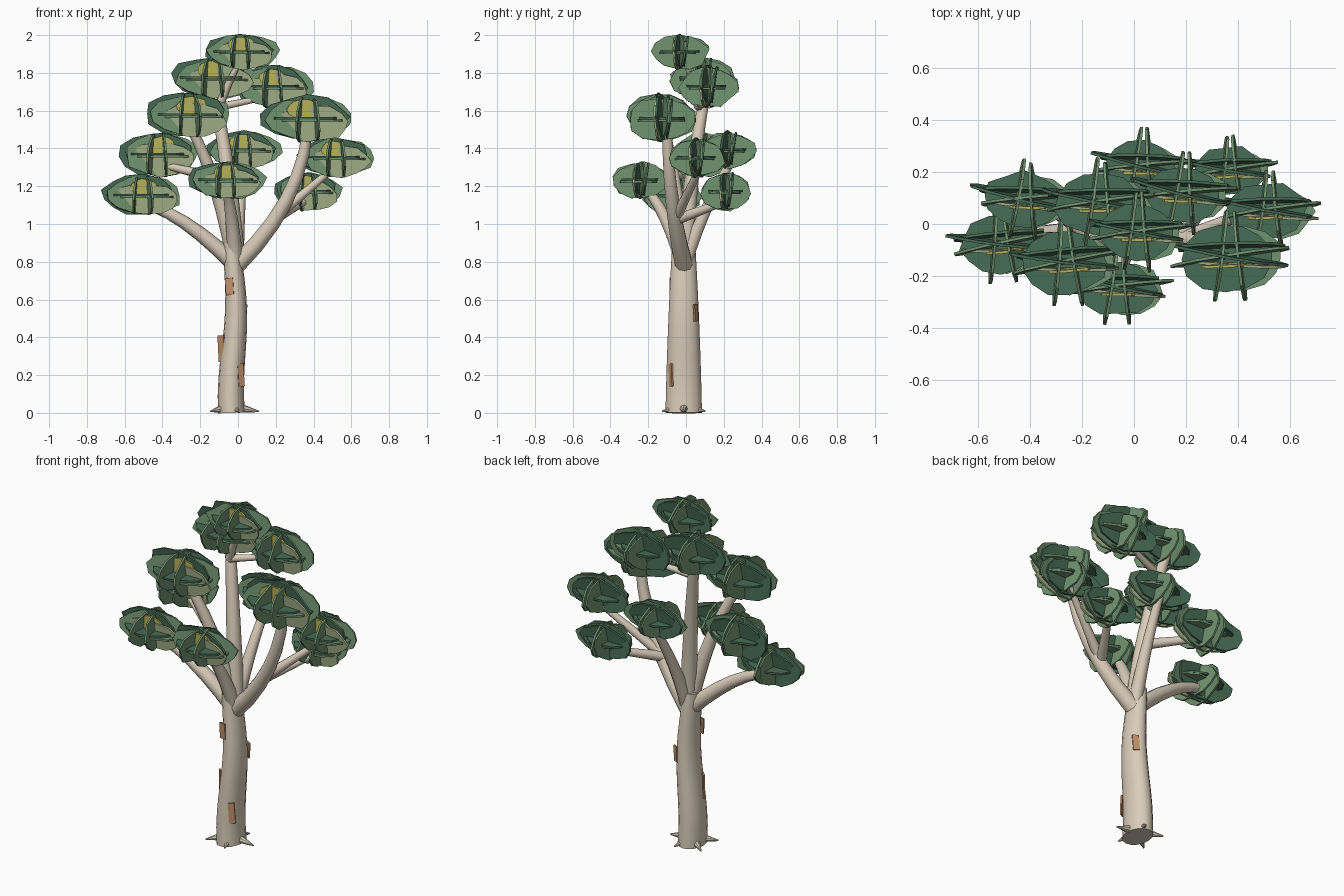
import bpy, bmesh, math, random
from mathutils import Vector, Matrix

random.seed(7)
cube = bpy.data.objects.get("Cube")
if cube:
    bpy.data.objects.remove(cube)


def material(name, red, green, blue):
    m = bpy.data.materials.new(name)
    m.use_nodes = True
    colour = (red, green, blue, 1)
    m.diffuse_color = colour
    m.node_tree.nodes["Principled BSDF"].inputs["Base Color"].default_value = colour
    return m


BARK = material("pale bark", .7, .61, .49)
PEEL = material("peeling bark", .52, .28, .14)
DARK = material("deep green leaf", .063, .152, .092)
MID = material("sage green leaf", .16, .29, .16)
LIGHT = material("pale olive leaf", .37, .44, .25)
GOLD = material("golden leaf", .52, .48, .11)
LEAVES = [DARK, MID, LIGHT, GOLD]


def finish(bm, name, materials):
    bmesh.ops.recalc_face_normals(bm, faces=bm.faces)
    mesh = bpy.data.meshes.new(name)
    bm.to_mesh(mesh)
    bm.free()
    for m in materials:
        mesh.materials.append(m)
    ob = bpy.data.objects.new(name, mesh)
    bpy.context.collection.objects.link(ob)
    return ob


def smooth(ob):
    bpy.ops.object.select_all(action='DESELECT')
    ob.select_set(True)
    bpy.context.view_layer.objects.active = ob
    bpy.ops.object.shade_smooth_by_angle(angle=math.radians(40))


def tube(name, points, radii, sides=12, oval=1):
    """Loft rings along a path; oval widens them from front to back."""
    bm = bmesh.new()
    rings = []
    for i, (p, r) in enumerate(zip(points, radii)):
        along = points[min(i + 1, len(points) - 1)] - points[max(i - 1, 0)]
        rot = Vector((0, 0, 1)).rotation_difference(along).to_matrix()
        ring = []
        for k in range(sides):
            a = math.tau * k / sides
            ring.append(bm.verts.new(p + rot @ Vector((r * math.cos(a), oval * r * math.sin(a), 0))))
        rings.append(ring)
    for low, high in zip(rings, rings[1:]):
        for k in range(sides):
            bm.faces.new((low[k - 1], low[k], high[k], high[k - 1]))
    bm.faces.new(rings[0])
    bm.faces.new(rings[-1])
    smooth(finish(bm, name, [BARK]))


# Trunk: oval in section, gently swaying, narrowing upward
def trunk_centre(z):
    return Vector((-.024 - .014 * math.cos(7 * z - .7), -.012, z))


def trunk_radius(z):
    return .071 - .015 * z - .016 * z * z


OVAL = 1.36
levels = [i * .09 for i in range(11)]
tube("trunk", [trunk_centre(z) for z in levels], [trunk_radius(z) for z in levels], 16, OVAL)

# Pointed roots around the foot
for i in range(5):
    a = math.tau * i / 5
    out = Vector((math.cos(a), math.sin(a), 0))
    reach = .11 + .035 * abs(out.x)
    foot = trunk_centre(0)
    tube(f"root_{i + 1}", [foot + out * .04 + Vector((0, 0, .026)),
                           foot + out * reach + Vector((0, 0, .008))], [.026, .004], 8)


# Loose bark plates hugging the trunk, each turned to its own facing
def bark_plate(name, degrees, facing, z, width, height):
    a = math.radians(degrees)
    r = trunk_radius(z) + .003
    spot = trunk_centre(z) + Vector((r * math.cos(a), OVAL * r * math.sin(a), 0))
    bm = bmesh.new()
    bmesh.ops.create_cube(bm, size=1)
    place = (Matrix.Translation(spot) @ Matrix.Rotation(math.radians(facing), 4, 'Z')
             @ Matrix.Rotation(.07, 4, 'X') @ Matrix.Diagonal((.009, width, height, 1)))
    bmesh.ops.transform(bm, verts=bm.verts, matrix=place)
    finish(bm, name, [PEEL])


bark_plate("upper_front_bark_plate", 238, 255, .67, .043, .09)
bark_plate("right_bark_plate", 197, 225, .34, .045, .14)
bark_plate("lower_front_bark_plate", 315, 295, .2, .034, .12)
bark_plate("back_bark_plate", 50, 60, .53, .036, .09)


# Branch: a curve whose bend lies part way out (spread) and part way up (rise)
def branch(name, start, end, spread, rise, radius):
    bend = start.lerp(end, spread)
    bend.z = start.z + (end.z - start.z) * rise
    ts = [i / 6 for i in range(7)]
    points = [start.lerp(bend, t).lerp(bend.lerp(end, t), t) for t in ts]
    tube(name, points, [radius * (1 - .45 * t) for t in ts], 10)


# Leaf card: a thin ragged disc
def leaf_card(bm, centre, w, h, rot, mat, sides=13):
    t = .0055
    phase = random.random()
    front, back = [], []
    for k in range(sides):
        a = math.tau * (k + phase) / sides
        r = random.uniform(.9, 1.06)
        for y, loop in ((-t, front), (t, back)):
            edge = Vector((w * r * math.cos(a), y, h * r * math.sin(a)))
            loop.append(bm.verts.new(centre + rot @ edge))
    faces = [bm.faces.new(front), bm.faces.new(back)]
    for k in range(sides):
        faces.append(bm.faces.new((front[k], front[k - 1], back[k - 1], back[k])))
    for f in faces:
        f.material_index = LEAVES.index(mat)


def turn(yaw, pitch=0):
    return Matrix.Rotation(math.radians(yaw), 3, 'Z') @ Matrix.Rotation(math.radians(pitch), 3, 'X')


# Leaf clump: cards crossing one another around a centre
def clump(name, c, w, h):
    bm = bmesh.new()
    d = w * .76
    lean = random.uniform(-4, 4)

    def at(dx, dy, dz):
        return c + Vector((dx * w, dy * w, dz * h))
    # broad cards facing front and back
    leaf_card(bm, at(-.07, .06, .05), w * .96, h * .98, turn(lean - 10, 6), DARK)
    leaf_card(bm, at(.07, .02, 0), w * .98, h * .95, turn(lean + 9, -5), MID)
    leaf_card(bm, at(-.02, .17, .05), w * .88, h * .9, turn(lean + 2, -8), DARK)
    leaf_card(bm, at(.09, -.09, -.18), w * .82, h * .78, turn(lean - 3, 5), LIGHT)
    leaf_card(bm, at(random.uniform(-.15, .1), -.12, .42), w * .36, h * .42, turn(lean + 3, 4), GOLD)
    # cards facing the sides
    for side in (-1, 1):
        leaf_card(bm, at(side * .15, .03, 0), d, h * .95, turn(90 + lean + side * 7, -4 * side), MID)
    # level cards
    leaf_card(bm, at(-.03, 0, .04), w * .76, d * .72, turn(lean, 90), DARK)
    leaf_card(bm, at(.12, -.02, -.06), w * .74, d * .66, turn(lean, 90), MID)
    finish(bm, name, LEAVES)


# Each bough grows from a fork and ends low inside its clump
def bough(name, fork, x, y, z, w, h, spread=.5, rise=.5, radius=.03):
    centre = Vector((x, y, z))
    branch(name + "_branch", fork, centre + Vector((0, .03, -h * .4)), spread, rise, radius)
    clump(name + "_leaves", centre, w, h)


CROTCH = Vector((-.01, -.01, .78))
RIGHT_FORK = Vector((.18, -.06, 1.02))
CENTRE_FORK = Vector((-.1, .065, 1.62))
LEFT_FORK = Vector((-.13, -.07, 1.25))

bough("crown", CENTRE_FORK, .015, -.035, 1.91, .2, .097, .4, .5, .024)
bough("centre", CROTCH, -.13, .08, 1.77, .225, .115, .2, .5, .05)
bough("upper_left", CENTRE_FORK, .19, .115, 1.725, .205, .115, .5, .5, .022)
bough("upper_right", CROTCH, -.26, -.15, 1.575, .225, .12, .4, .65, .045)
bough("main_left", CROTCH, .37, -.13, 1.555, .245, .123, .9, .45, .048)
bough("rear_right", LEFT_FORK, -.42, .09, 1.365, .205, .12)
bough("rear", CROTCH, .03, .22, 1.39, .19, .1, .35, .5, .04)
bough("outer_left", RIGHT_FORK, .52, .05, 1.35, .2, .107)
bough("front", CROTCH, -.06, -.245, 1.23, .2, .102, .5, .75, .042)
bough("low_right", CROTCH, -.51, -.08, 1.15, .208, .108, .6, .9, .045)
bough("rear_left", RIGHT_FORK, .37, .205, 1.17, .175, .105)
